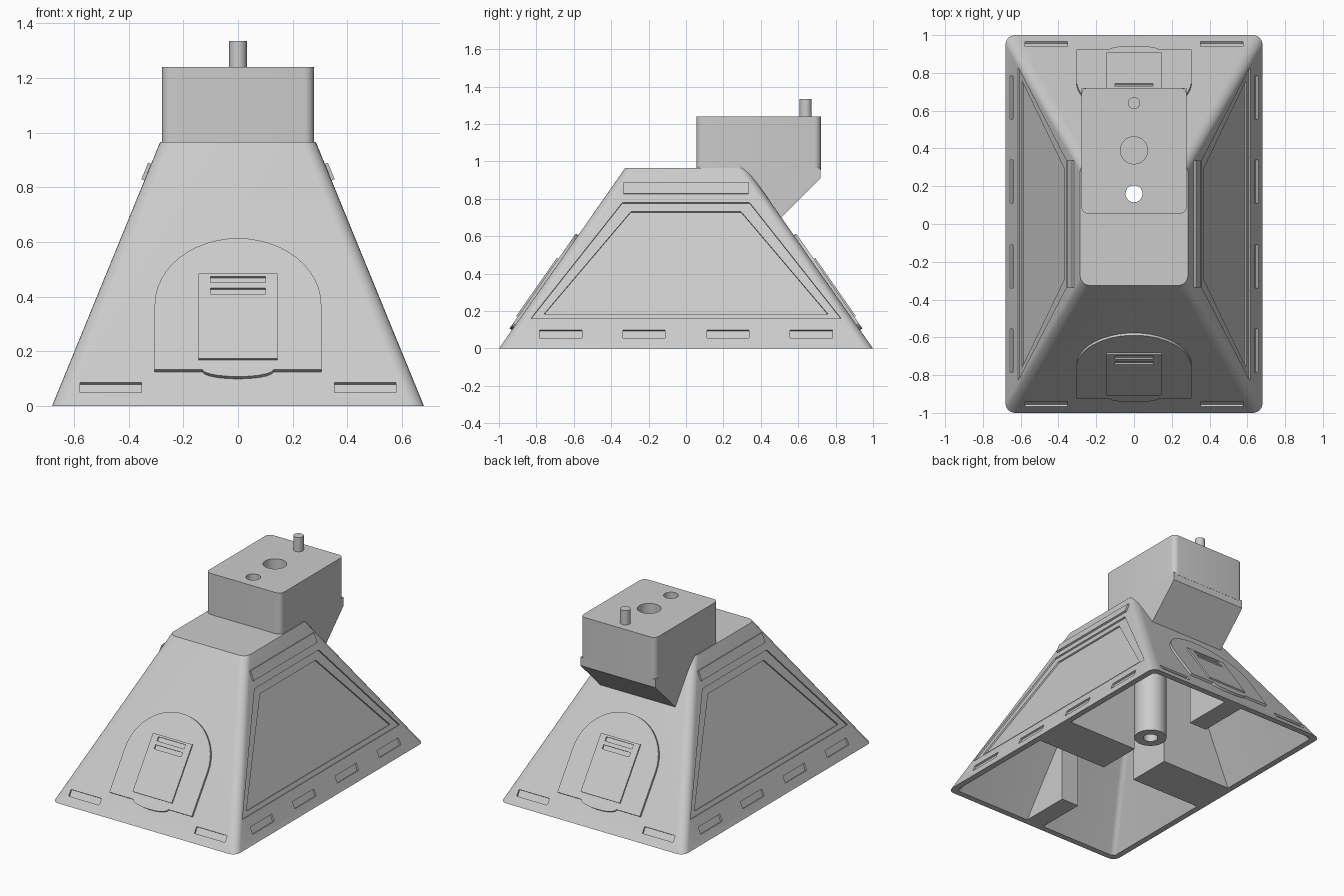
import bpy, bmesh
from math import cos, sin, pi, radians
from mathutils import Matrix, Vector

cube = bpy.data.objects.get("Cube")
if cube:
    bpy.data.objects.remove(cube)

grey = bpy.data.materials.new("plain_grey")
grey.use_nodes = True
grey.diffuse_color = (0.6, 0.6, 0.6, 1)
grey.node_tree.nodes["Principled BSDF"].inputs["Base Color"].default_value = (0.6, 0.6, 0.6, 1)

# Hull half sizes and height
BX, BY, TX, TY, H = 0.68, 1.0, 0.285, 0.325, 0.965
WALL = 0.04


def finish(name, bm):
    bmesh.ops.recalc_face_normals(bm, faces=bm.faces)
    mesh = bpy.data.meshes.new(name)
    bm.to_mesh(mesh)
    bm.free()
    mesh.materials.append(grey)
    obj = bpy.data.objects.new(name, mesh)
    bpy.context.collection.objects.link(obj)
    return obj


def prism(name, pts, lo, hi, frame=Matrix()):
    """Extrude a 2D outline from lo to hi along the frame's third axis."""
    bm = bmesh.new()
    a = [bm.verts.new(frame @ Vector((u, v, lo))) for u, v in pts]
    b = [bm.verts.new(frame @ Vector((u, v, hi))) for u, v in pts]
    bm.faces.new(a[::-1])
    bm.faces.new(b)
    for i in range(len(a)):
        j = (i + 1) % len(a)
        bm.faces.new((a[i], a[j], b[j], b[i]))
    return finish(name, bm)


def arc(cx, cy, rx, ry, start, end, n):
    return [(cx + rx * cos(radians(start + (end - start) * i / n)),
             cy + ry * sin(radians(start + (end - start) * i / n))) for i in range(n + 1)]


def circle(y, r, n=32):
    return arc(0, y, r, r, 0, 360, n)[:-1]


def rect(x0, x1, y0, y1):
    return [(x0, y0), (x1, y0), (x1, y1), (x0, y1)]


def rounded(hx, hy, r, cy=0):
    out = []
    for k, (sx, sy) in enumerate([(1, 1), (-1, 1), (-1, -1), (1, -1)]):
        out += arc(sx * (hx - r), cy + sy * (hy - r), r, r, 90 * k, 90 * k + 90, 6)
    return out


def frame_of(origin, u, v, turn=0):
    u, v = Vector(u), Vector(v)
    n = u.cross(v).normalized()
    m = Matrix((u, v, n)).transposed().to_4x4()
    m.translation = origin
    return Matrix.Rotation(turn, 4, "Z") @ m


def cut(obj, *cutters):
    for c in cutters:
        c.hide_render = True
        mod = obj.modifiers.new("cut", "BOOLEAN")
        mod.operation, mod.solver, mod.object = "DIFFERENCE", "EXACT", c
        bpy.context.view_layer.objects.active = obj
        bpy.ops.object.modifier_apply(modifier=mod.name)


def drop(cutters):
    for c in cutters:
        bpy.data.objects.remove(c)


# Hollow tapered hull, open underneath
bm = bmesh.new()
rings = []
for hx, hy, r, z in [(TX - WALL, TY - WALL, 0.03, H - WALL), (BX - WALL, BY - WALL, 0.03, 0),
                     (BX, BY, 0.05, 0), (TX, TY, 0.05, H)]:
    rings.append([bm.verts.new((x, y, z)) for x, y in rounded(hx, hy, r)])
for a, b in zip(rings, rings[1:]):
    for i in range(len(a)):
        j = (i + 1) % len(a)
        bm.faces.new((a[i], a[j], b[j], b[i]))
bm.faces.new(rings[0])
bm.faces.new(rings[-1])
hull = finish("hull", bm)

parts = [hull]
recesses = []
for turn, end, side in [(0, "front", "left"), (pi, "back", "right")]:
    # Frames on the sloping faces; the second axis is measured in height
    face = frame_of((0, -BY, 0), (1, 0, 0), (0, (BY - TY) / H, 1))
    flank = frame_of((BX, 0, 0), (0, 1, 0), (-(BX - TX) / H, 0, 1))
    spin = Matrix.Rotation(turn, 4, "Z")
    face, flank = spin @ face, spin @ flank

    # Arched hatch with a raised, slotted panel
    outline = ([(-0.305, 0.125)] + arc(0, 0.125, 0.13, 0.026, 180, 360, 10)
               + [(0.305, 0.125)] + arc(0, 0.36, 0.305, 0.245, 0, 180, 24))
    parts.append(prism(end + "_hatch", outline, -0.01, 0.015, face))
    panel = prism(end + "_hatch_panel", rect(-0.145, 0.145, 0.16, 0.47), 0, 0.024, face)
    slots = [prism("slot_cutter", rect(-0.1, 0.1, z, z + 0.022), 0.012, 0.05, face)
             for z in (0.395, 0.437)]
    cut(panel, *slots)
    drop(slots)
    parts.append(panel)

    # Lower slots and stepped side recess
    for x in (-0.465, 0.465):
        recesses.append(prism("slot_cutter", rect(x - 0.113, x + 0.113, 0.05, 0.085), -0.012, 0.05, face))
    for y in (-0.67, -0.225, 0.225, 0.67):
        recesses.append(prism("slot_cutter", rect(y - 0.113, y + 0.113, 0.055, 0.098), -0.012, 0.05, flank))
    for bottom, top, z0, z1, depth in [(0.83, 0.34, 0.16, 0.78, -0.01), (0.76, 0.295, 0.187, 0.735, -0.02)]:
        recesses.append(prism("recess_cutter", [(-bottom, z0), (bottom, z0), (top, z1), (-top, z1)],
                              depth, 0.05, flank))

    # Raised strip above the side recess
    parts.append(prism(side + "_strip", rect(-0.335, 0.335, 0.825, 0.885), -0.01, 0.012, flank))

    # Inner supports standing under the walls
    across = spin @ frame_of((0, 0, 0), (1, 0, 0), (0, 0, 1))
    parts.append(prism(side + "_inner_block", [(0.12, 0), (0.65, 0), (0.27, 0.94), (0.12, 0.94)],
                       -0.15, 0.15, across))
    along = spin @ frame_of((0, 0, 0), (0, -1, 0), (0, 0, 1))
    parts.append(prism(end + "_inner_rib", [(0.62, 0), (0.97, 0), (0.62, 0.5)], -0.065, 0.065, along))

# Upper box, its slanted underside, the pipe and the inner column
box = prism("upper_box", rounded(0.278, 0.333, 0.035, 0.388), H - 0.01, 1.24)
wedge = prism("box_underside", [(0.3, 0.95), (0.49, 0.68), (0.72, 0.91), (0.72, H), (0.3, H)],
              -0.278, 0.278, frame_of((0, 0, 0), (0, 1, 0), (0, 0, 1)))
pipe = prism("pipe", circle(0.64, 0.032), 1.2, 1.335)
column = prism("inner_column", circle(0.16, 0.1), 0.12, 0.94)
parts += [box, wedge, pipe, column]

# Bored holes
through = prism("hole_cutter", circle(0.16, 0.045), -0.1, 1.4)
blind = prism("hole_cutter", circle(0.39, 0.072), 1.02, 1.4)
cut(box, through, blind)
cut(column, through)
cut(hull, through, *recesses)
drop([through, blind] + recesses)

# Smooth the rounded edges only
bpy.ops.object.select_all(action="DESELECT")
for p in parts:
    p.select_set(True)
bpy.context.view_layer.objects.active = hull
bpy.ops.object.shade_smooth_by_angle(angle=radians(30))
